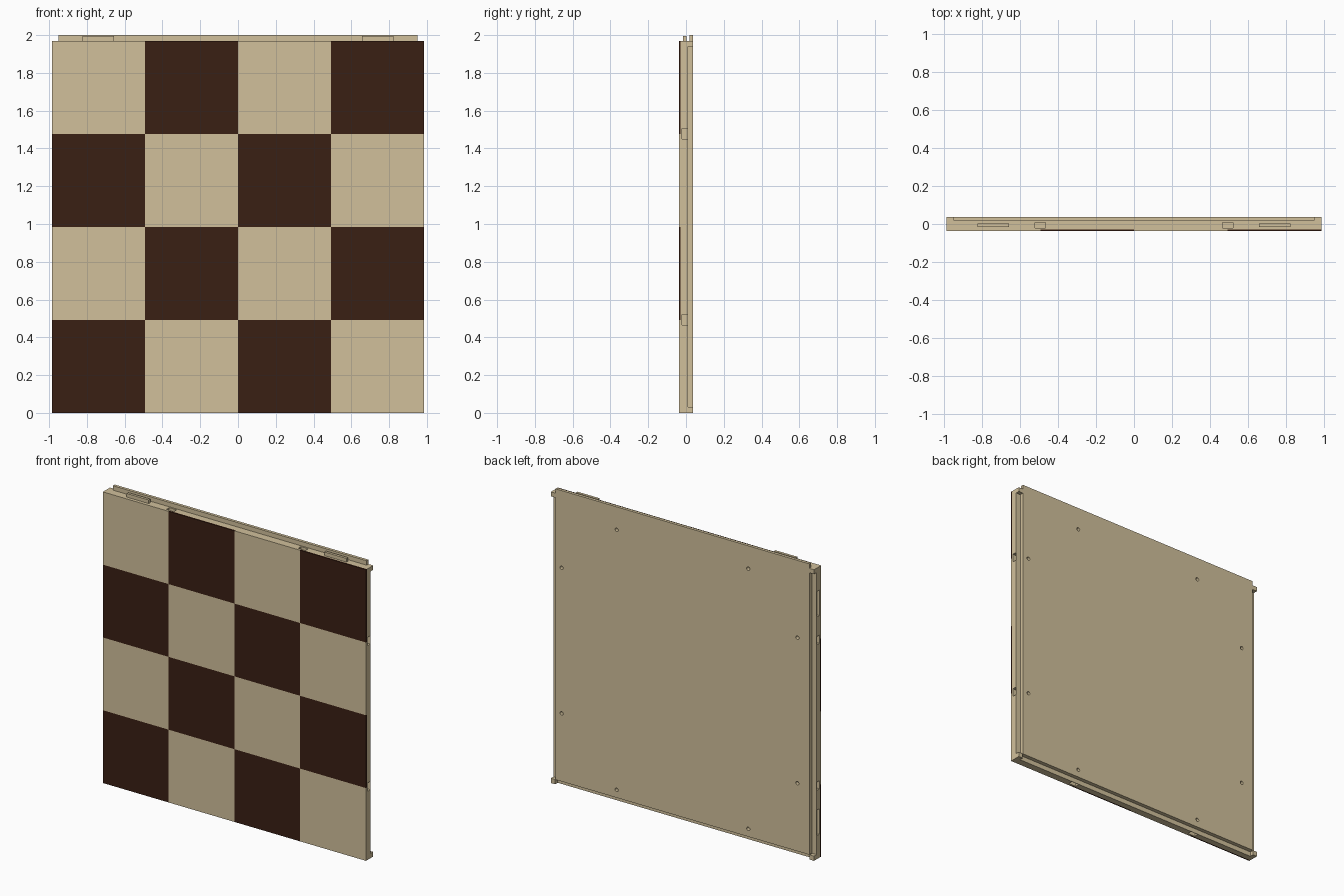
import bpy
from mathutils import Vector

if "Cube" in bpy.data.objects:
    bpy.data.objects.remove(bpy.data.objects["Cube"])

W = 0.985          # half width of the board
H = 1.97           # height without the tongue
MID = H / 2
BACK, FRONT, INLAY = 0.038, -0.038, -0.028
CELL = H / 4


def material(name, rgb):
    m = bpy.data.materials.new(name)
    m.diffuse_color = (*rgb, 1)
    m.use_nodes = True
    m.node_tree.nodes["Principled BSDF"].inputs["Base Color"].default_value = m.diffuse_color
    return m


light = material("light_wood", (0.64, 0.53, 0.33))
dark = material("dark_wood", (0.042, 0.014, 0.007))


def box(name, lo, hi, mat=None):
    lo, hi = Vector(lo), Vector(hi)
    bpy.ops.mesh.primitive_cube_add(size=1, location=(lo + hi) / 2)
    o = bpy.context.object
    o.name = name
    o.scale = hi - lo
    bpy.ops.object.transform_apply(location=False, rotation=False, scale=True)
    if mat:
        o.data.materials.append(mat)
    return o


def cut(target, cutter):
    mod = target.modifiers.new("cut", 'BOOLEAN')
    mod.operation = 'DIFFERENCE'
    mod.solver = 'EXACT'
    mod.object = cutter
    cutter.hide_render = True
    bpy.context.view_layer.objects.active = target
    bpy.ops.object.modifier_apply(modifier=mod.name)
    bpy.data.objects.remove(cutter, do_unlink=True)


# Board core behind the squares
core = box("board_core", (-W, INLAY, 0), (W, BACK, H), light)

# Rebates along the back of both sides and the bottom
for s in (-1, 1):
    x = sorted((s * 0.95, s * 1.1))
    cut(core, box("cutter", (x[0], 0.011, 0.032), (x[1], 0.1, 1.94)))
cut(core, box("cutter", (-0.953, 0.011, -0.1), (0.953, 0.1, 0.032)))

# Magnet pockets in all four edges, each with a small push-out hole in the back
P = 0.028
for s in (-1, 1):
    x, z = s * CELL, MID + s * CELL
    pockets = [
        ((x - P, 0, H - 0.14), (x + P, 0, H + 0.1), (x, 1.845)),
        ((x - P, 0, -0.1), (x + P, 0, 0.10), (x, 0.085)),
        ((W - 0.095, 0, z - P), (W + 0.1, 0, z + P), (0.905, z)),
        ((-W - 0.1, 0, z - P), (-W + 0.14, 0, z + P), (-0.86, z)),
    ]
    for lo, hi, (hx, hz) in pockets:
        cut(core, box("cutter", (lo[0], -0.021, lo[2]), (hi[0], 0.008, hi[2])))
        bpy.ops.mesh.primitive_cylinder_add(vertices=24, radius=0.012, depth=0.106,
                                            location=(hx, 0.047, hz),
                                            rotation=(1.5707963, 0, 0))
        cut(core, bpy.context.object)

# Long alignment slots in the left edge
for s in (-1, 1):
    z = MID + s * 0.74
    cut(core, box("cutter", (-W - 0.1, -0.018, z - 0.086),
                  (-W + 0.03, 0.004, z + 0.086)))

bpy.ops.object.select_all(action='DESELECT')
core.select_set(True)
bpy.context.view_layer.objects.active = core
bpy.ops.object.shade_smooth_by_angle()

# Checkered front squares
for i in range(4):
    for k in range(4):
        is_dark = (i + k) % 2 == 0
        x, z = -W + i * CELL, k * CELL
        box("dark_square" if is_dark else "light_square", (x, FRONT, z),
            (x + CELL, INLAY, z + CELL), dark if is_dark else light)

# Tongue along the top and two alignment tabs
box("top_tongue", (-0.95, 0.018, H), (0.95, BACK, 2.0), light)
for s in (-1, 1):
    x = s * 0.74
    box("alignment_tab", (x - 0.083, -0.016, H), (x + 0.083, 0.002, 1.994), light)
